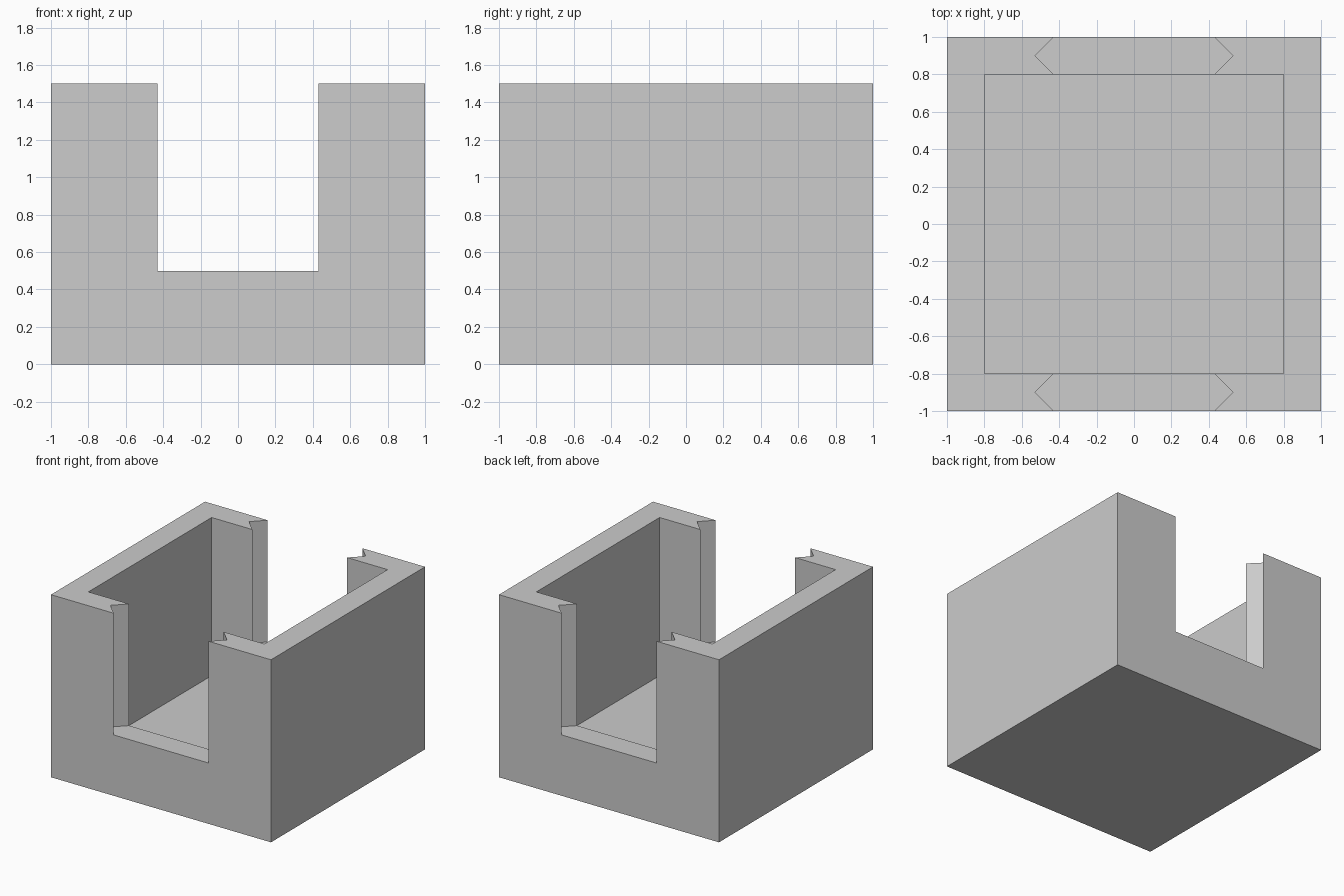
import bpy
import bmesh

cube = bpy.data.objects.get("Cube")
if cube:
    bpy.data.objects.remove(cube, do_unlink=True)

grey = bpy.data.materials.new("plain grey")
grey.use_nodes = True
colour = (0.604, 0.604, 0.604, 1)
grey.diffuse_color = colour
grey.node_tree.nodes["Principled BSDF"].inputs["Base Color"].default_value = colour


def prism(name, outline, bottom, top):
    """Extrude a plan outline from bottom to top."""
    bm = bmesh.new()
    base = bm.faces.new([bm.verts.new((x, y, bottom)) for x, y in outline])
    extruded = bmesh.ops.extrude_face_region(bm, geom=[base])["geom"]
    verts = [v for v in extruded if isinstance(v, bmesh.types.BMVert)]
    bmesh.ops.translate(bm, verts=verts, vec=(0, 0, top - bottom))
    bmesh.ops.recalc_face_normals(bm, faces=bm.faces)
    mesh = bpy.data.meshes.new(name)
    bm.to_mesh(mesh)
    bm.free()
    mesh.materials.append(grey)
    obj = bpy.data.objects.new(name, mesh)
    bpy.context.collection.objects.link(obj)
    return obj


def square(half):
    return [(-half, -half), (half, -half), (half, half), (-half, half)]


def cut(target, cutter):
    """Subtract the cutter from the target and discard it."""
    mod = target.modifiers.new("cut", "BOOLEAN")
    mod.operation = "DIFFERENCE"
    mod.solver = "EXACT"
    mod.object = cutter
    bpy.context.view_layer.objects.active = target
    bpy.ops.object.modifier_apply(modifier=mod.name)
    bpy.data.objects.remove(cutter, do_unlink=True)


# Solid block hollowed into an open tray
block = prism("slotted_box", square(1), 0, 1.5)
cut(block, prism("cavity_cutter", square(0.8), 0.2, 1.7))

# Openings in the front and back walls, with V grooves along both jambs
half, groove = 0.43, 0.53
side = [(half, 1.1), (half, 1), (groove, 0.9), (half, 0.8), (half, 0.7)]
outline = side + [(-x, y) for x, y in reversed(side)]
for name, sign in (("front", -1), ("back", 1)):
    plan = [(x, sign * y) for x, y in outline]
    cut(block, prism(name + "_opening_cutter", plan, 0.5, 1.7))
